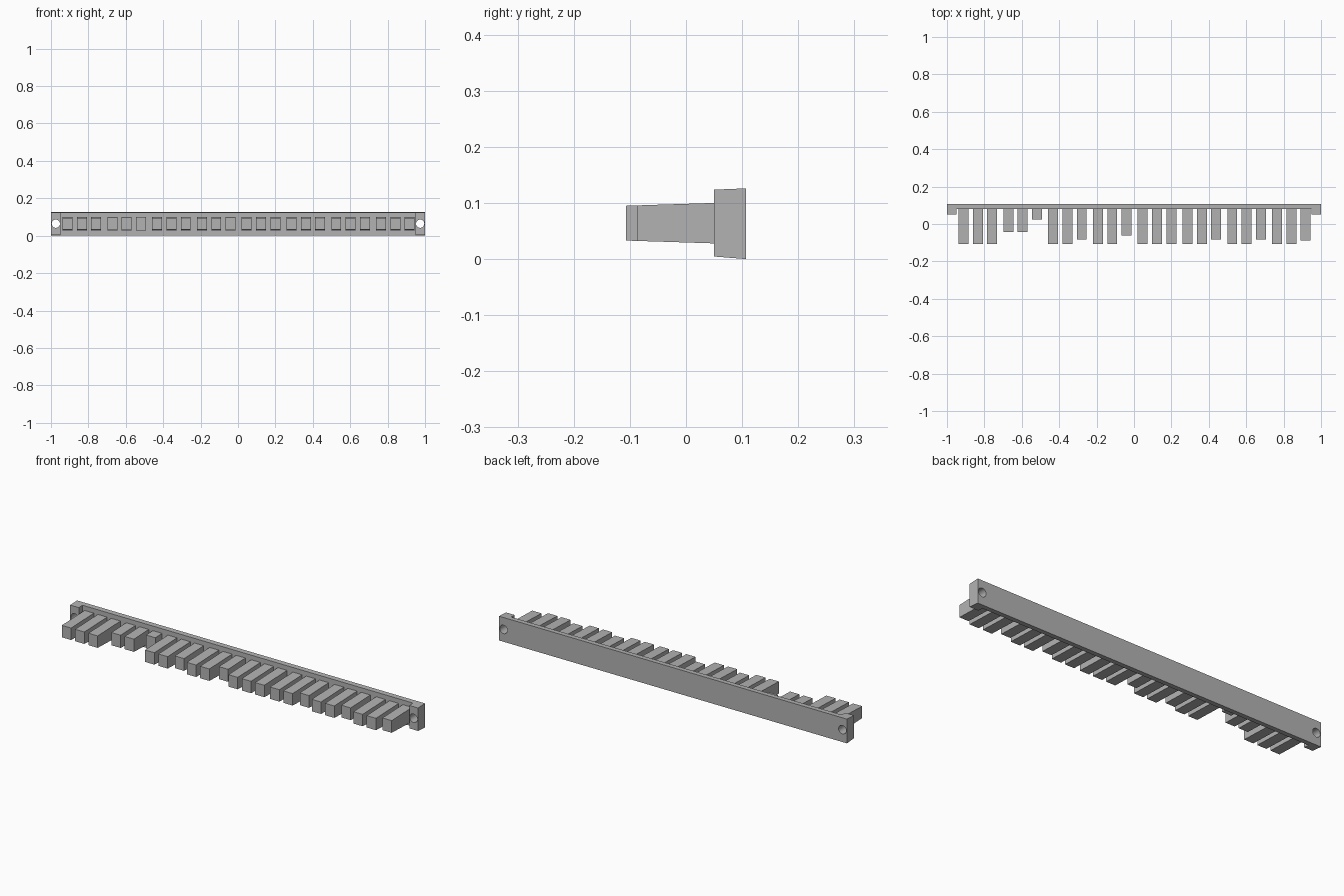
import bpy, bmesh, math
from mathutils import Matrix

cube = bpy.data.objects.get("Cube")
if cube:
    bpy.data.objects.remove(cube, do_unlink=True)

grey = bpy.data.materials.new("plain grey")
grey.use_nodes = True
grey.diffuse_color = (0.45, 0.45, 0.45, 1)
grey.node_tree.nodes["Principled BSDF"].inputs["Base Color"].default_value = grey.diffuse_color


def finish(name, bm):
    bmesh.ops.recalc_face_normals(bm, faces=bm.faces)
    mesh = bpy.data.meshes.new(name)
    bm.to_mesh(mesh)
    bm.free()
    mesh.materials.append(grey)
    obj = bpy.data.objects.new(name, mesh)
    bpy.context.collection.objects.link(obj)
    return obj


def tapered_slab(name, outline, low, high):
    """Raise a plan outline between two heights that depend on y."""
    bm = bmesh.new()
    base = bm.faces.new([bm.verts.new((x, y, low(y))) for x, y in outline])
    raised = bmesh.ops.extrude_face_region(bm, geom=[base])["geom"]
    for v in raised:
        if isinstance(v, bmesh.types.BMVert):
            v.co.z = high(v.co.y)
    return finish(name, bm)


# Mounting rail: thin bar with a thicker pad at each end
BACK, RAIL, PAD = 0.107, 0.08, 0.05
half = [(1, BACK), (1, PAD), (0.95, PAD), (0.95, RAIL)]
plan = half + [(-x, y) for x, y in reversed(half)]
rail = tapered_slab("mounting_rail", plan,
                    lambda y: 0.08 * (BACK - y),
                    lambda y: 0.126 - 0.04 * (BACK - y))

# Screw holes through the end pads
bm = bmesh.new()
for side in (-1, 1):
    place = Matrix.Translation((side * 0.974, 0.08, 0.064)) @ Matrix.Rotation(math.pi / 2, 4, "X")
    bmesh.ops.create_cone(bm, cap_ends=True, segments=24, radius1=0.022,
                          radius2=0.022, depth=0.2, matrix=place)
cutter = finish("hole_cutter", bm)
cutter.hide_render = True
cut = rail.modifiers.new("screw holes", "BOOLEAN")
cut.object = cutter
cut.solver = "EXACT"
bpy.context.view_layer.update()
cut_mesh = bpy.data.meshes.new_from_object(
    rail.evaluated_get(bpy.context.evaluated_depsgraph_get()))
rail.modifiers.clear()
rail.data = cut_mesh
bpy.data.objects.remove(cutter, do_unlink=True)

# Teeth: eight groups of three, some cut short
FULL = -0.107
short_teeth = {3: -0.042, 4: -0.042, 5: 0.025, 8: -0.082, 11: -0.062,
               17: -0.082, 20: -0.082, 23: -0.087}
for i in range(24):
    group, slot = divmod(i, 3)
    x = -0.835 + 0.2395 * group + 0.0765 * (slot - 1)
    tip = short_teeth.get(i, FULL)
    w = 0.0265
    tapered_slab(f"tooth_{i + 1}",
                 [(x - w, tip), (x + w, tip), (x + w, RAIL + 0.005), (x - w, RAIL + 0.005)],
                 lambda y: 0.033 - 0.032 * (y - FULL),
                 lambda y: 0.095 + 0.032 * (y - FULL))

# Flat faces with smooth hole walls
bpy.ops.object.select_all(action="DESELECT")
rail.select_set(True)
bpy.context.view_layer.objects.active = rail
bpy.ops.object.shade_smooth_by_angle(angle=math.radians(30))
